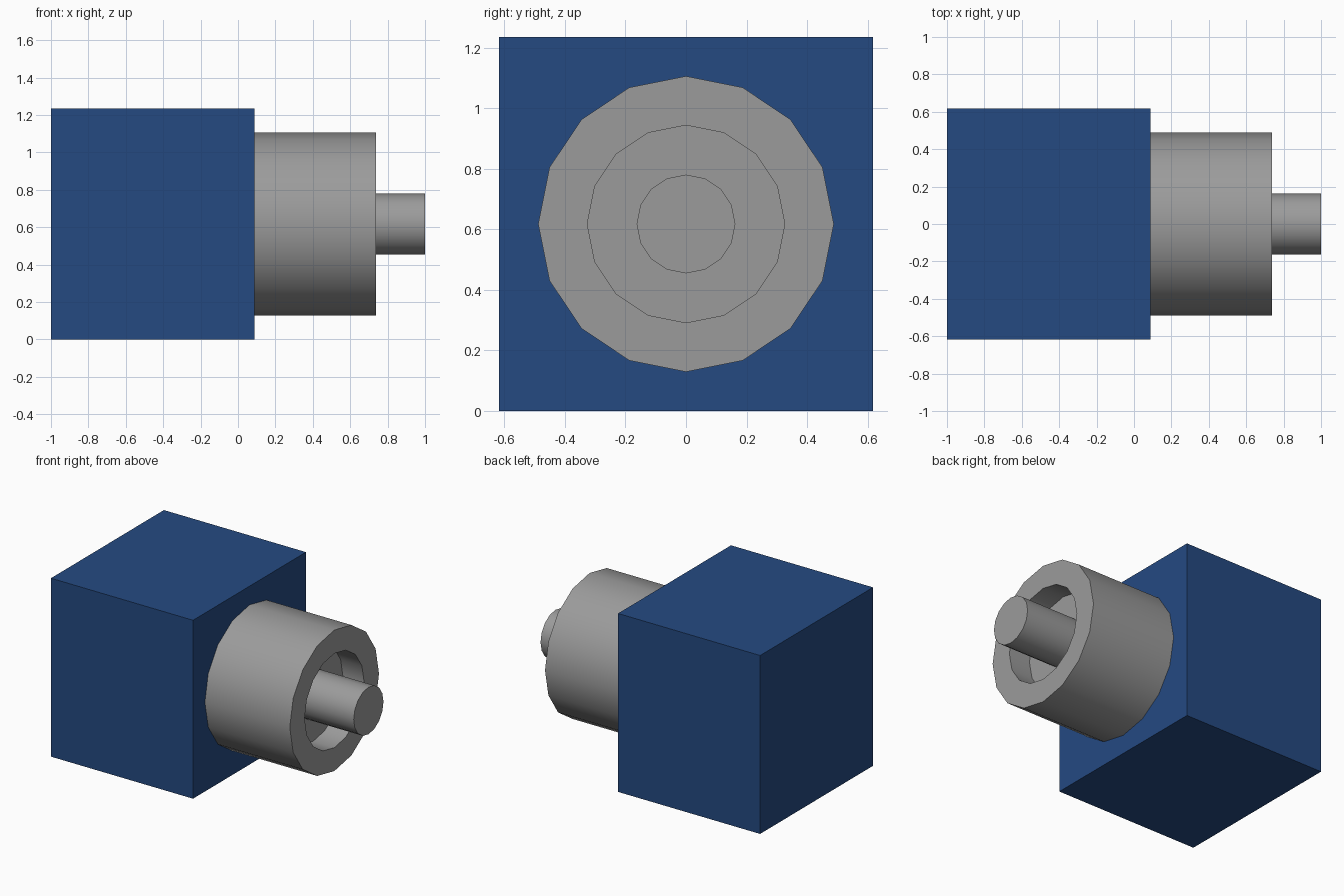
import bpy, bmesh, math

if "Cube" in bpy.data.objects:
    bpy.data.objects.remove(bpy.data.objects["Cube"])

AXIS_Z = 0.6175   # height of the shaft axis
SIDES = 16


def material(name, rgb):
    m = bpy.data.materials.new(name)
    m.diffuse_color = (*rgb, 1)
    m.use_nodes = True
    m.node_tree.nodes["Principled BSDF"].inputs["Base Color"].default_value = m.diffuse_color
    return m


blue = material("dark blue", (0.018, 0.068, 0.222))
grey = material("metal grey", (0.33, 0.33, 0.33))


def finish(bm, name, mat):
    bmesh.ops.recalc_face_normals(bm, faces=bm.faces)
    mesh = bpy.data.meshes.new(name)
    bm.to_mesh(mesh)
    bm.free()
    mesh.materials.append(mat)
    ob = bpy.data.objects.new(name, mesh)
    bpy.context.collection.objects.link(ob)
    return ob


def lathe(name, profile, mat):
    """Turn (x, radius) points about the x axis and cap both ends."""
    bm = bmesh.new()
    rings = []
    for x, r in profile:
        angles = [2 * math.pi * i / SIDES for i in range(SIDES)]
        rings.append([bm.verts.new((x, r * math.sin(a), AXIS_Z + r * math.cos(a)))
                      for a in angles])
    for a, b in zip(rings, rings[1:]):
        for i in range(SIDES):
            j = (i + 1) % SIDES
            bm.faces.new((a[i], a[j], b[j], b[i]))
    bm.faces.new(rings[0])
    bm.faces.new(rings[-1])
    ob = finish(bm, name, mat)
    bpy.ops.object.select_all(action='DESELECT')
    bpy.context.view_layer.objects.active = ob
    ob.select_set(True)
    bpy.ops.object.shade_smooth_by_angle(angle=math.radians(30))
    return ob


# Square housing block
bm = bmesh.new()
bmesh.ops.create_cube(bm, size=1)
for v in bm.verts:
    v.co = (-0.456 + v.co.x * 1.088, v.co.y * 1.235, AXIS_Z + v.co.z * 1.235)
finish(bm, "housing", blue)

# Collar with a shallow recess in its end
lathe("collar", [(0.088, 0.488), (0.738, 0.488), (0.738, 0.326), (0.575, 0.326)], grey)

# Shaft standing in the recess
lathe("shaft", [(0.575, 0.163), (1.0, 0.163)], grey)
